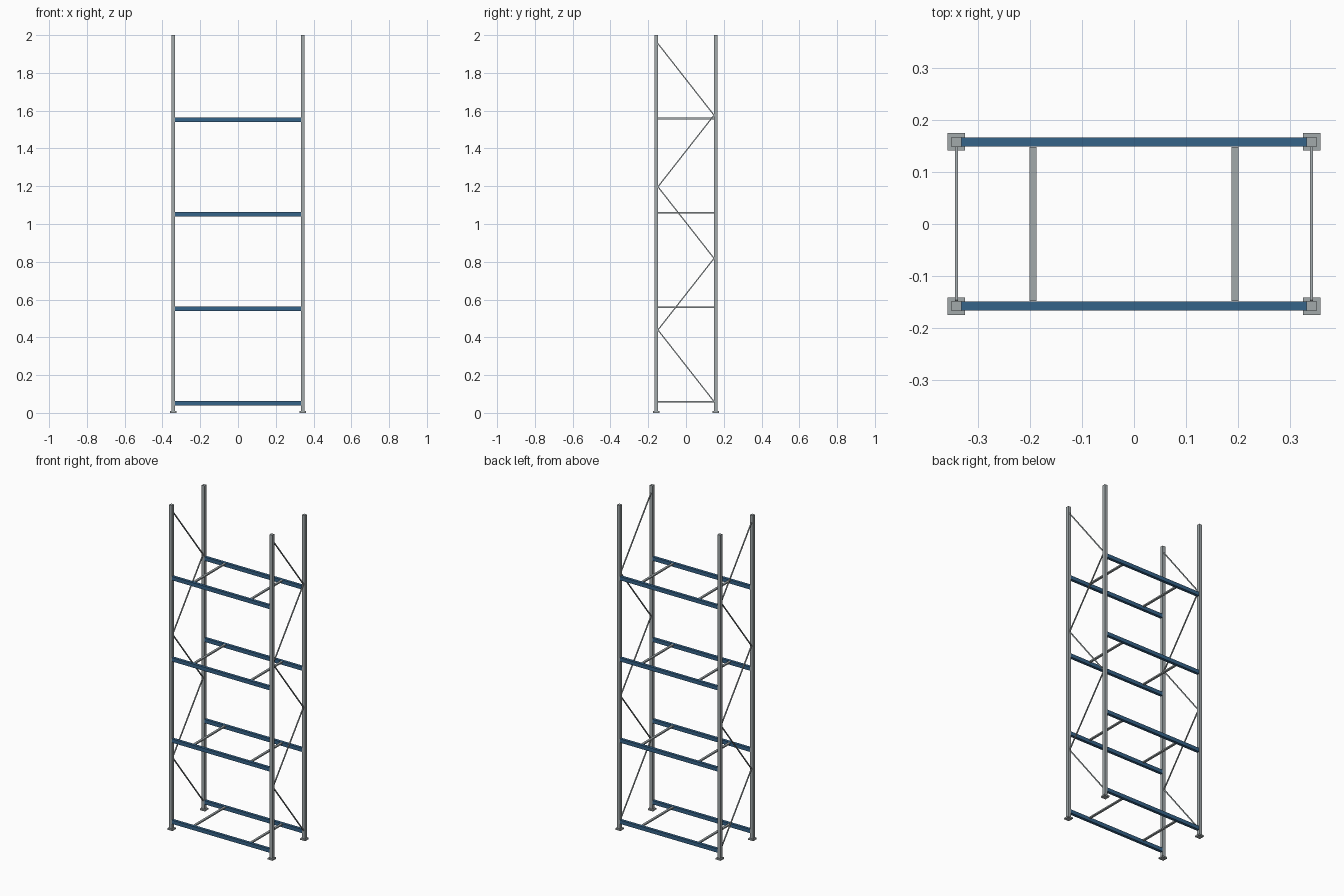
import bpy
from mathutils import Vector

cube = bpy.data.objects.get("Cube")
if cube:
    bpy.data.objects.remove(cube, do_unlink=True)


def make_material(name, color):
    mat = bpy.data.materials.new(name)
    mat.use_nodes = True
    mat.diffuse_color = color
    bsdf = next(n for n in mat.node_tree.nodes if n.type == 'BSDF_PRINCIPLED')
    bsdf.inputs["Base Color"].default_value = color
    return mat


STEEL = make_material("galvanised steel grey", (0.36, 0.40, 0.41, 1))
BLUE = make_material("beam blue", (0.035, 0.125, 0.25, 1))

POST_X, POST_Y = 0.342, 0.158     # post centre lines
POST_W, HEIGHT = 0.019, 2.0
INNER_Y = POST_Y - POST_W / 2
FOOT_W, FOOT_H = 0.034, 0.009
LEVELS = [0.0625 + 0.5 * i for i in range(4)]   # top of each shelf level
SIDES = (("right", -1), ("left", 1))
ENDS = (("front", -1), ("back", 1))


def box(name, center, size, mat):
    bpy.ops.mesh.primitive_cube_add(size=1, location=center)
    obj = bpy.context.object
    obj.name = name
    obj.scale = size
    bpy.ops.object.transform_apply(location=False, rotation=False, scale=True)
    obj.data.materials.append(mat)
    return obj


def bar(name, start, end, width, mat):
    a, b = Vector(start), Vector(end)
    obj = box(name, (a + b) / 2, (width, width, (b - a).length), mat)
    obj.rotation_euler = (b - a).to_track_quat('Z', 'Y').to_euler()
    return obj


# Upright posts with foot plates
for side, sx in SIDES:
    for end, sy in ENDS:
        x, y = sx * POST_X, sy * POST_Y
        box(f"{end}_{side}_post", (x, y, HEIGHT / 2),
            (POST_W, POST_W, HEIGHT), STEEL)
        box(f"{end}_{side}_foot_plate", (x, y, FOOT_H / 2),
            (FOOT_W, FOOT_W, FOOT_H), STEEL)

# Shelf levels: blue long beams and thin steel cross bars
for i, top in enumerate(LEVELS, 1):
    for end, sy in ENDS:
        box(f"{end}_beam_{i}", (0, sy * POST_Y, top - 0.0115),
            (2 * (POST_X - POST_W / 2), 0.0175, 0.023), BLUE)
    for side, sx in SIDES:
        box(f"{side}_cross_bar_{i}", (sx * 0.194, 0, top - 0.004),
            (0.0135, 2 * INNER_Y, 0.008), STEEL)

# Zigzag braces in both end frames, starting low at the back
for side, sx in SIDES:
    nodes = [(sx * POST_X, INNER_Y * (-1) ** k, 0.06 + 0.379 * k)
             for k in range(6)]
    for k, (a, b) in enumerate(zip(nodes, nodes[1:]), 1):
        bar(f"{side}_brace_{k}", a, b, 0.006, STEEL)
